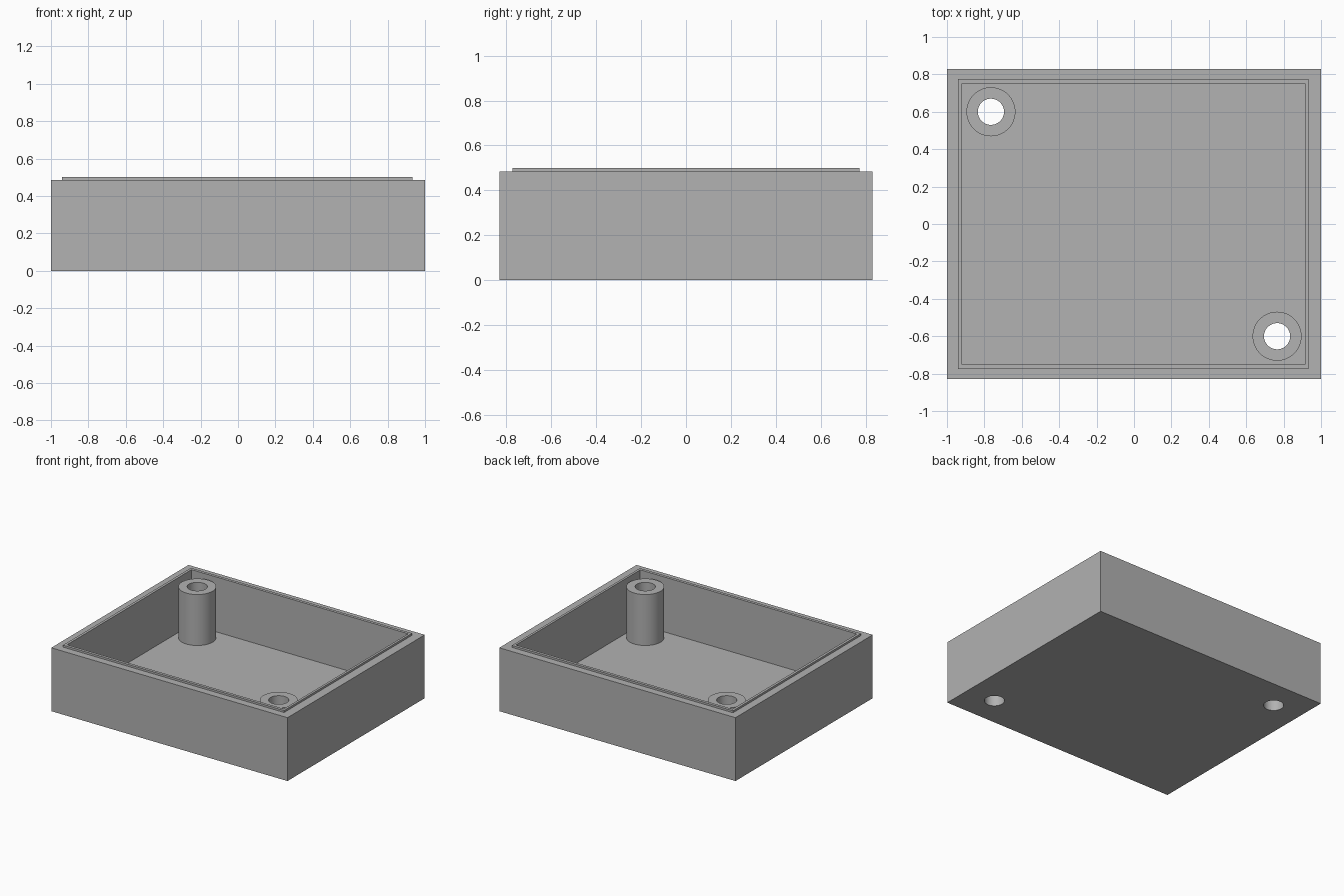
import bpy, bmesh, math

cube = bpy.data.objects.get("Cube")
if cube:
    bpy.data.objects.remove(cube, do_unlink=True)

grey = bpy.data.materials.new("plain grey")
grey.use_nodes = True
colour = (0.445, 0.445, 0.445, 1)
grey.diffuse_color = colour
grey.node_tree.nodes["Principled BSDF"].inputs["Base Color"].default_value = colour

WALL_TOP, LIP_TOP, FLOOR, POST_TOP = 0.485, 0.5, 0.08, 0.47
POST_R, HOLE_R, SIDES = 0.131, 0.07, 64


def rect(hx, hy, z, cx=0.0):
    """Rectangular ring of points."""
    return [(cx + sx * hx, sy * hy, z) for sx, sy in ((-1, -1), (1, -1), (1, 1), (-1, 1))]


def circle(r, z):
    """Round ring of points."""
    steps = [2 * math.pi * i / SIDES for i in range(SIDES)]
    return [(r * math.cos(a), r * math.sin(a), z) for a in steps]


def loft(name, rings, location=(0, 0, 0), caps=False):
    """Join successive rings with quads and optionally close both ends."""
    bm = bmesh.new()
    loops = [[bm.verts.new(p) for p in ring] for ring in rings]
    for low, high in zip(loops, loops[1:]):
        for i in range(len(low)):
            j = (i + 1) % len(low)
            bm.faces.new((low[i], low[j], high[j], high[i]))
    if caps:
        bm.faces.new(loops[0][::-1])
        bm.faces.new(loops[-1])
    mesh = bpy.data.meshes.new(name)
    bm.to_mesh(mesh)
    bm.free()
    mesh.materials.append(grey)
    obj = bpy.data.objects.new(name, mesh)
    obj.location = location
    bpy.context.collection.objects.link(obj)
    return obj


def select(obj):
    bpy.ops.object.select_all(action="DESELECT")
    obj.select_set(True)
    bpy.context.view_layer.objects.active = obj


# Open tray: outer wall, shelf, raised lip, cavity and floor
tray = loft("tray", [
    rect(1, 0.83, 0),
    rect(1, 0.83, WALL_TOP),
    rect(0.936, 0.774, WALL_TOP, -0.004),
    rect(0.936, 0.774, LIP_TOP, -0.004),
    rect(0.917, 0.752, LIP_TOP, -0.003),
    rect(0.917, 0.752, FLOOR, -0.003),
], caps=True)

# Screw posts in opposite corners, with holes through the floor
for side, name in ((-1, "back_right_post"), (1, "front_left_post")):
    place = (0.765 * side, -0.6 * side, 0)
    cutter = loft("hole_cutter", [circle(HOLE_R, -0.1), circle(HOLE_R, 0.2)], place, caps=True)
    cutter.hide_render = True
    cut = tray.modifiers.new("hole", "BOOLEAN")
    cut.operation = "DIFFERENCE"
    cut.solver = "EXACT"
    cut.object = cutter
    select(tray)
    bpy.ops.object.modifier_apply(modifier=cut.name)
    bpy.data.objects.remove(cutter, do_unlink=True)

    post = loft(name, [
        circle(POST_R, FLOOR),
        circle(POST_R, POST_TOP),
        circle(HOLE_R, POST_TOP),
        circle(HOLE_R, FLOOR),
    ], place)
    select(post)
    bpy.ops.object.shade_smooth_by_angle(angle=math.radians(30))

select(tray)
bpy.ops.object.shade_smooth_by_angle(angle=math.radians(30))
